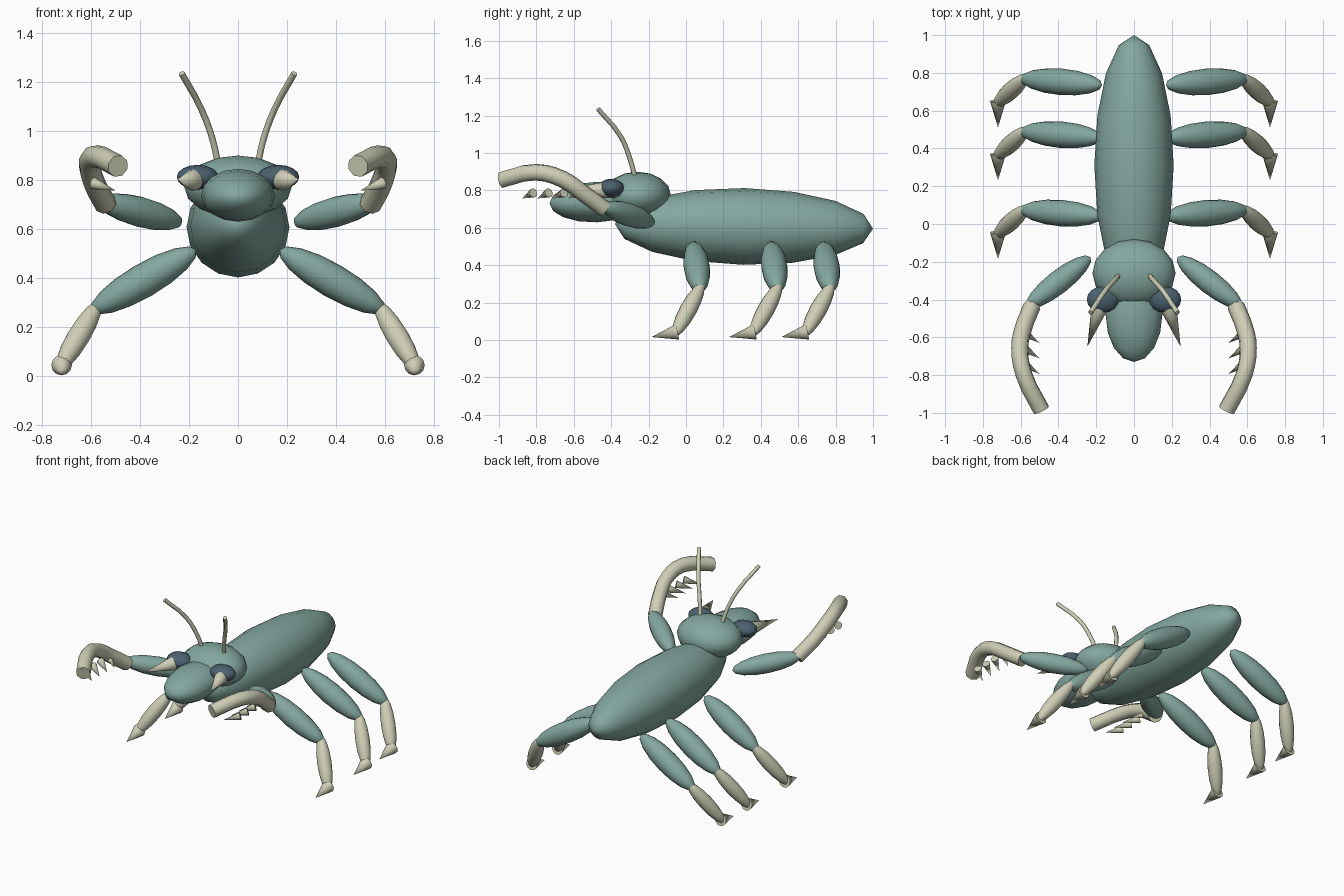
import bpy
from math import radians
from mathutils import Vector

if "Cube" in bpy.data.objects:
    bpy.data.objects.remove(bpy.data.objects["Cube"])


def material(name, rgb):
    m = bpy.data.materials.new(name)
    m.use_nodes = True
    m.diffuse_color = (*rgb, 1)
    m.node_tree.nodes["Principled BSDF"].inputs["Base Color"].default_value = (*rgb, 1)
    return m


TEAL = material("teal_shell", (0.23, 0.39, 0.35))
CREAM = material("cream_limb", (0.62, 0.62, 0.47))
NAVY = material("dark_blue_eye", (0.07, 0.12, 0.16))


def finish(name, mat):
    obj = bpy.context.object
    obj.name = name
    obj.data.materials.clear()
    obj.data.materials.append(mat)
    bpy.ops.object.shade_smooth_by_angle(angle=radians(50))
    return obj


def aim(a, b):
    return (Vector(b) - Vector(a)).to_track_quat("Z", "Y").to_euler()


def ellipsoid(name, a, b, rx, ry, mat):
    """Ellipsoid with its poles at a and b."""
    a, b = Vector(a), Vector(b)
    bpy.ops.mesh.primitive_uv_sphere_add(segments=16, ring_count=8, radius=1,
                                         location=(a + b) / 2, rotation=aim(a, b))
    bpy.context.object.scale = (rx, ry, (b - a).length / 2)
    return finish(name, mat)


def spike(name, a, b, radius, mat=CREAM):
    """Cone with its base at a and its tip at b."""
    a, b = Vector(a), Vector(b)
    bpy.ops.mesh.primitive_cone_add(vertices=12, radius1=radius, radius2=0,
                                    depth=(b - a).length, location=(a + b) / 2,
                                    rotation=aim(a, b))
    return finish(name, mat)


def tube(name, points, radius, mat=CREAM):
    """Round capped tube through the points."""
    curve = bpy.data.curves.new(name, "CURVE")
    curve.dimensions = "3D"
    curve.bevel_depth = radius
    curve.bevel_resolution = 2
    curve.resolution_u = 3
    curve.use_fill_caps = True
    spline = curve.splines.new("BEZIER")
    spline.bezier_points.add(len(points) - 1)
    for knot, p in zip(spline.bezier_points, points):
        knot.co = p
        knot.handle_left_type = knot.handle_right_type = "AUTO"
    obj = bpy.data.objects.new(name, curve)
    bpy.context.collection.objects.link(obj)
    bpy.ops.object.select_all(action="DESELECT")
    obj.select_set(True)
    bpy.context.view_layer.objects.active = obj
    bpy.ops.object.convert(target="MESH")
    return finish(name, mat)


# Body, head and snout
ellipsoid("body", (0, -0.38, 0.62), (0, 1.0, 0.595), 0.21, 0.205, TEAL)
ellipsoid("head", (0, -0.26, 0.645), (0, -0.26, 0.9), 0.22, 0.18, TEAL)
ellipsoid("snout", (0, -0.23, 0.745), (0, -0.73, 0.73), 0.15, 0.108, TEAL)

for side, s in (("left", 1), ("right", -1)):
    def at(x, y, z):
        return (s * x, y, z)

    # Eyes, antennae and mandibles
    ellipsoid(side + "_eye", at(0.08, -0.4, 0.812), at(0.25, -0.4, 0.812),
              0.07, 0.05, NAVY)
    tube(side + "_antenna", [at(0.08, -0.27, 0.86), at(0.105, -0.3, 0.97),
                             at(0.15, -0.35, 1.09), at(0.23, -0.47, 1.235)], 0.013)
    tube(side + "_mandible_root", [at(0.14, -0.32, 0.8), at(0.16, -0.38, 0.8),
                                   at(0.185, -0.45, 0.8)], 0.04)
    spike(side + "_mandible", at(0.183, -0.445, 0.8), at(0.247, -0.65, 0.803), 0.044)

    # Grasping arms with a row of teeth
    ellipsoid(side + "_upper_arm", at(0.23, -0.175, 0.625), at(0.57, -0.44, 0.715),
              0.062, 0.062, TEAL)
    tube(side + "_forearm", [at(0.54, -0.435, 0.7), at(0.585, -0.55, 0.785),
                             at(0.605, -0.66, 0.86), at(0.582, -0.8, 0.897),
                             at(0.49, -0.985, 0.857)], 0.046)
    for i in range(4):
        y = -0.57 - 0.082 * i
        spike(f"{side}_arm_tooth_{i + 1}", at(0.59, y, 0.787), at(0.5, y - 0.06, 0.757), 0.025)

    # Walking legs
    for pair, y in (("front", 0.06), ("middle", 0.475), ("rear", 0.755)):
        leg = f"{side}_{pair}_"
        ellipsoid(leg + "thigh", at(0.17, y - 0.02, 0.515), at(0.6, y + 0.015, 0.265),
                  0.07, 0.07, TEAL)
        ellipsoid(leg + "shin", at(0.565, y + 0.03, 0.305), at(0.735, y - 0.125, 0.02),
                  0.046, 0.046, CREAM)
        spike(leg + "foot", at(0.72, y - 0.105, 0.044), at(0.72, y - 0.245, 0.016), 0.042)
